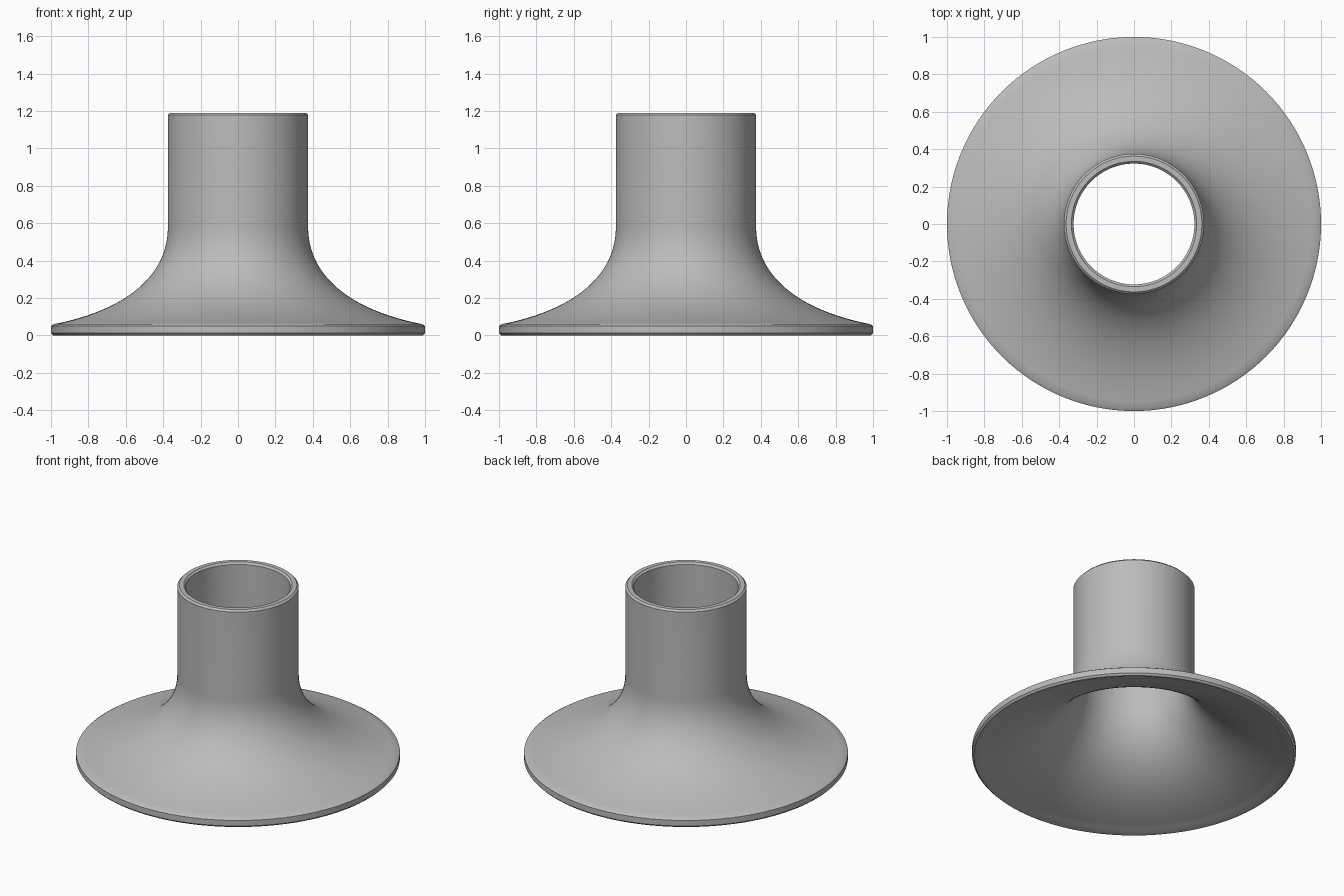
import bpy
import math
from mathutils import Vector
from mathutils.geometry import interpolate_bezier

cube = bpy.data.objects.get("Cube")
if cube:
    bpy.data.objects.remove(cube)

SIDES = 128
WALL = 0.052
HEIGHT = 1.19
TUBE = 0.375
BEVEL = 0.012

# Grey plastic
grey = bpy.data.materials.new("grey")
grey.use_nodes = True
colour = (0.5, 0.5, 0.5, 1)
grey.diffuse_color = colour
grey.node_tree.nodes["Principled BSDF"].inputs["Base Color"].default_value = colour

# Outer flare curve (radius, height), and its inward offset for the hollow side
knots = [Vector(p) for p in ((TUBE, 0.58), (TUBE, 0.33), (0.58, 0.14), (0.985, 0.06))]
flare = interpolate_bezier(*knots, 32)
inner = []
for i, p in enumerate(flare):
    a, b = flare[max(i - 1, 0)], flare[min(i + 1, len(flare) - 1)]
    d = (b - a).normalized()
    inner.append(p + Vector((d.y, -d.x)) * WALL)
inner[0] = Vector((TUBE - WALL, 0.58))
inner[-1] = Vector((0.975, 0))

# Closed wall section: flare, foot rim, hollow underside, bore, mouth rim
profile = [tuple(p) for p in flare]
profile += [(1.0, 0.05), (1.0, 0.012), (0.988, 0)]
profile += [tuple(p) for p in reversed(inner)]
profile += [
    (TUBE - WALL, HEIGHT - BEVEL),
    (TUBE - WALL + BEVEL, HEIGHT),
    (TUBE - BEVEL, HEIGHT),
    (TUBE, HEIGHT - BEVEL),
]

# Revolve the section around the vertical axis
n = len(profile)
verts = []
for s in range(SIDES):
    angle = math.tau * s / SIDES
    verts += [(r * math.cos(angle), r * math.sin(angle), z) for r, z in profile]
faces = []
for s in range(SIDES):
    t = (s + 1) % SIDES
    for i in range(n):
        j = (i + 1) % n
        faces.append((s * n + i, s * n + j, t * n + j, t * n + i))

mesh = bpy.data.meshes.new("flared_tube")
mesh.from_pydata(verts, [], faces)
mesh.materials.append(grey)
mesh.update()
tube = bpy.data.objects.new("flared_tube", mesh)
bpy.context.collection.objects.link(tube)

# Smooth shading with crisp rim edges
bpy.context.view_layer.objects.active = tube
tube.select_set(True)
bpy.ops.object.mode_set(mode="EDIT")
bpy.ops.mesh.select_all(action="SELECT")
bpy.ops.mesh.normals_make_consistent(inside=False)
bpy.ops.object.mode_set(mode="OBJECT")
bpy.ops.object.shade_smooth_by_angle(angle=math.radians(30))
